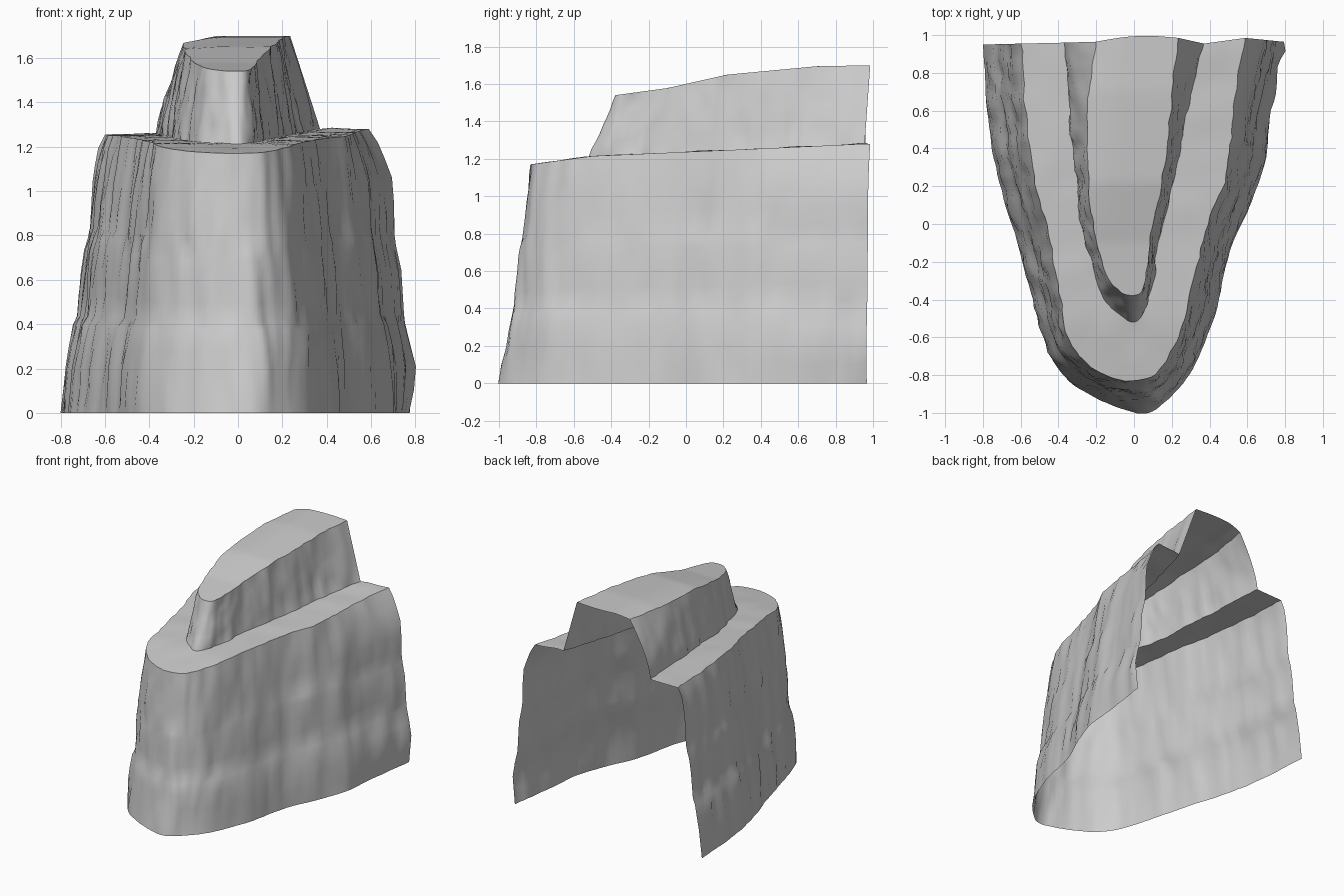
import bpy, bmesh, math
from mathutils import Vector, noise

if "Cube" in bpy.data.objects:
    bpy.data.objects.remove(bpy.data.objects["Cube"])

STEP = 8  # samples between outline control points

# U-shaped outlines, left back corner -> front tip -> right back corner
BASE = [(-.80, .95), (-.775, .6), (-.725, .26), (-.62, -.09), (-.535, -.4), (-.41, -.755), (-.205, -.92), (.04, -1),
        (.18, -.93), (.31, -.77), (.43, -.475), (.51, -.14), (.68, .27), (.732, .6), (.79, .965)]
RIM = [(-.60, .955), (-.575, .62), (-.535, .3), (-.455, -.05), (-.39, -.36), (-.355, -.6), (-.2, -.77), (0, -.83),
       (.135, -.775), (.225, -.62), (.30, -.35), (.395, 0), (.495, .3), (.53, .62), (.59, .985)]
FOOT = [(-.37, .96), (-.345, .66), (-.32, .36), (-.285, .06), (-.24, -.15), (-.19, -.33), (-.11, -.46), (0, -.52),
        (.06, -.45), (.10, -.3), (.13, -.1), (.185, .12), (.25, .4), (.30, .68), (.37, .955)]
CREST = [(-.20, .965), (-.24, .66), (-.25, .36), (-.225, .06), (-.19, -.12), (-.155, -.25), (-.09, -.35), (-.02, -.38),
         (.04, -.35), (.07, -.22), (.09, -.05), (.13, .14), (.18, .4), (.2, .68), (.235, .985)]

# Inward step of the wall by height: front tip, flanks, left and right back edges
FRONT = [(0, 0), (.2, .25), (.4, .42), (.44, .53), (.75, .66), (.85, .76), (1.23, 1)]
FLANK = [(0, 0), (.1, .04), (.22, .09), (.32, .18), (.39, .27), (.43, .38), (.52, .43), (.62, .47),
         (.72, .53), (.79, .60), (.84, .67), (.95, .73), (1.06, .82), (1.15, .91), (1.23, 1)]
LEFT = [(0, 0), (.2, .12), (.4, .3), (.44, .4), (.55, .42), (.7, .5), (.8, .66), (1.05, .73), (1.17, .85), (1.23, 1)]
RIGHT = [(0, .08), (.22, -.03), (.4, .2), (.62, .27), (.75, .42), (.9, .43), (1.02, .48), (1.16, .76), (1.23, 1)]

rock = bpy.data.materials.new("grey_rock")
rock.diffuse_color = (0.6, 0.6, 0.6, 1)
rock.use_nodes = True
rock.node_tree.nodes["Principled BSDF"].inputs["Base Color"].default_value = rock.diffuse_color


def spline(pts):
    """Catmull-Rom curve through the outline points."""
    p = [Vector(q) for q in pts]
    p = [2 * p[0] - p[1]] + p + [2 * p[-1] - p[-2]]
    out = []
    for i in range(1, len(p) - 2):
        a, b, c, d = p[i - 1:i + 3]
        for k in range(STEP):
            t = k / STEP
            out.append(0.5 * (2 * b + (c - a) * t + (2 * a - 5 * b + 4 * c - d) * t * t
                              + (3 * b - a - 3 * c + d) * t ** 3))
    return out + [p[-2]]


def ramp(table, v):
    """Piecewise linear lookup."""
    for (a, za), (b, zb) in zip(table, table[1:]):
        if v <= b:
            return za + (zb - za) * max(0, (v - a) / (b - a))
    return table[-1][1]


def ledge_z(p):
    z = ramp([(-.83, 1.17), (-.5, 1.215), (.3, 1.25), (.95, 1.28)], p.y)
    return z - ramp([(.3, 0), (.9, .025)], p.y) * ramp([(-.5, 1), (0, 0)], p.x)


def top_z(p):
    z = ramp([(-.38, 1.54), (-.1, 1.578), (.22, 1.65), (.7, 1.695), (1, 1.70)], p.y)
    return z - ramp([(0, 0), (.9, .035)], p.y) * ramp([(-.25, 1), (-.1, 0)], p.x)


def roughen(line, amount, course, fine):
    """Push an outline in and out along its normals, in blocky courses."""
    out = []
    for i, p in enumerate(line):
        t = (line[min(i + 1, len(line) - 1)] - line[max(i - 1, 0)]).normalized()
        n = Vector((t.y, -t.x))
        d = noise.noise(Vector((p.x * 9, p.y * 9, course * 3.7 + .3)))
        d += .7 * noise.noise(Vector((p.x * 18, p.y * 18, fine * 5 + 9.1)))
        out.append(p.copy() if i in (0, len(line) - 1) else p + n * d * amount)
    return out


def loft(name, rows):
    """Skin rows of 3D points into an open surface."""
    n = len(rows[0])
    bm = bmesh.new()
    grid = [[bm.verts.new(v) for v in r] for r in rows]
    for j in range(len(rows) - 1):
        for i in range(n - 1):
            bm.faces.new((grid[j][i], grid[j][i + 1], grid[j + 1][i + 1], grid[j + 1][i]))
    me = bpy.data.meshes.new(name)
    bm.to_mesh(me)
    bm.free()
    me.materials.append(rock)
    ob = bpy.data.objects.new(name, me)
    bpy.context.collection.objects.link(ob)
    bpy.ops.object.select_all(action='DESELECT')
    ob.select_set(True)
    bpy.context.view_layer.objects.active = ob
    bpy.ops.object.shade_smooth_by_angle(angle=math.radians(45))


def mix(a, b, t):
    return [p.lerp(q, t) for p, q in zip(a, b)]


base, plain_rim = spline(BASE), spline(RIM)
rim = roughen(plain_rim, .013, 2, 1.2)
foot = roughen(spline(FOOT), .012, 6, 6)
crest = roughen(spline(CREST), .01, 6, 7)
last = len(base) - 1

# Lower cliff: three stacked courses of rock, stepping in at each joint
rows = []
for z in (0, .1, .2, .3, .39, .43, .52, .62, .72, .77, .82, .92, 1.02, 1.1, 1.17):
    ring = []
    for i, (p, q) in enumerate(zip(base, plain_rim)):
        u = 2 * i / last - 1
        f = max(0, 1 - abs(u) / .3)
        b = max(0, (abs(u) - .7) / .3)
        t = (ramp(FRONT, z) * f + ramp(LEFT if u < 0 else RIGHT, z) * b
             + ramp(FLANK, z) * (1 - f - b))
        ring.append(p.lerp(q, t))
    course = 0 if z < .41 else 1 if z < .8 else 2
    ring = roughen(ring, .006 if z == 0 else .017, course, z)
    rows.append([Vector((p.x, p.y, z * ledge_z(p) / 1.23)) for p in ring])
rows.append([Vector((p.x, p.y, ledge_z(p))) for p in rim])
loft("lower_cliff", rows)

# Ledge running round the upper cliff
rows = []
for k in range(5):
    ring = mix(rim, foot, k / 4)
    bump = .008 if 0 < k < 4 else 0
    rows.append([Vector((p.x, p.y, ledge_z(p) + bump * noise.noise(Vector((p.x * 6, p.y * 6, 2))))) for p in ring])
loft("ledge", rows)

# Upper cliff, with a rounded shoulder towards the left back
rows = []
for k in range(9):
    t = k / 8
    ring = [f.lerp(c, t ** (1 + .5 * max(0, 1 - 4 * i / last)))
            for i, (f, c) in enumerate(zip(foot, crest))]
    if 0 < k < 8:
        ring = roughen(ring, .014, 4, t * .7)
    rows.append([Vector((p.x, p.y, ledge_z(f) * (1 - t) + top_z(c) * t))
                 for p, f, c in zip(ring, foot, crest)])
loft("upper_cliff", rows)

# Plateau: strips joining the left and right halves of the crest, ending in the front tip
rows = []
for i in range(last // 2 + 1):
    a, b = crest[i], crest[-1 - i]
    row = []
    for k in range(9):
        p = a.lerp(b, k / 8)
        if i == 0:
            p.y += .02 * math.sin(math.pi * k / 8)
        row.append(Vector((p.x, p.y, top_z(p))))
    rows.append(row)
tip = crest[last // 2]
rows[-1] = [Vector((tip.x + (k - 4) * 1e-4, tip.y, top_z(tip))) for k in range(9)]
loft("plateau", rows[::-1])
